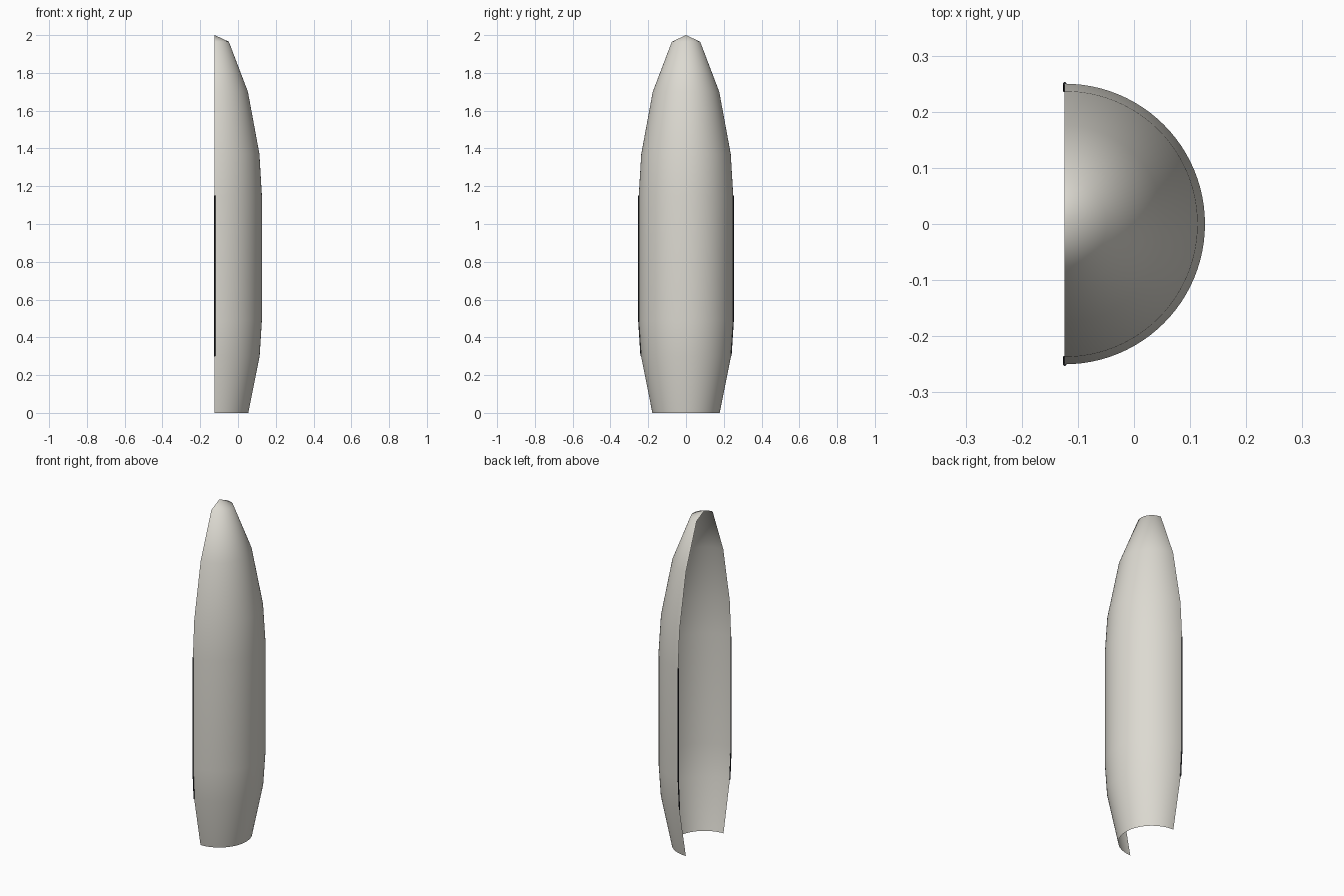
import bpy, bmesh, math

cube = bpy.data.objects.get("Cube")
if cube:
    bpy.data.objects.remove(cube, do_unlink=True)

AXIS_X = -0.1235
SEGMENTS = 48


def material(name, rgb, roughness):
    mat = bpy.data.materials.new(name)
    mat.use_nodes = True
    colour = (*rgb, 1)
    mat.diffuse_color = colour
    bsdf = mat.node_tree.nodes["Principled BSDF"]
    bsdf.inputs["Base Color"].default_value = colour
    bsdf.inputs["Roughness"].default_value = roughness
    return mat


def add_object(name, bm, mat):
    for face in bm.faces:
        face.smooth = True
    mesh = bpy.data.meshes.new(name)
    bm.to_mesh(mesh)
    bm.free()
    mesh.materials.append(mat)
    obj = bpy.data.objects.new(name, mesh)
    bpy.context.collection.objects.link(obj)
    return obj


shell_paint = material("warm off white", (0.72, 0.70, 0.64), 0.5)
strip_paint = material("dark grey", (0.02, 0.022, 0.028), 0.6)

# Half shell: radius and height profile swept through a half turn
profile = [(0.178, 0), (0.238, 0.30), (0.25, 0.49), (0.25, 1.15),
           (0.237, 1.37), (0.176, 1.70), (0.075, 1.965), (0, 2)]
bm = bmesh.new()
verts = [bm.verts.new((AXIS_X, -r, z)) for r, z in profile]
edges = [bm.edges.new(pair) for pair in zip(verts, verts[1:])]
bmesh.ops.spin(bm, geom=verts + edges, cent=(AXIS_X, 0, 0), axis=(0, 0, 1),
               angle=math.pi, steps=SEGMENTS)
bmesh.ops.remove_doubles(bm, verts=bm.verts, dist=0.0001)
bmesh.ops.recalc_face_normals(bm, faces=bm.faces)
# Make the normals point away from the axis
if sum(f.normal.x for f in bm.faces) < 0:
    bmesh.ops.reverse_faces(bm, faces=bm.faces)
add_object("fairing_half_shell", bm, shell_paint)


# Thin seal strips along both straight rims, following the shell profile
def seal_strip(name, side):
    curve = bpy.data.curves.new(name, "CURVE")
    curve.dimensions = "3D"
    curve.bevel_depth = 0.0033
    curve.bevel_resolution = 2
    curve.use_fill_caps = True
    path = profile[1:4]
    line = curve.splines.new("POLY")
    line.points.add(len(path) - 1)
    for point, (r, z) in zip(line.points, path):
        point.co = (AXIS_X, side * r, z, 1)
    curve.materials.append(strip_paint)
    bpy.context.collection.objects.link(bpy.data.objects.new(name, curve))


seal_strip("front_seal_strip", -1)
seal_strip("back_seal_strip", 1)
